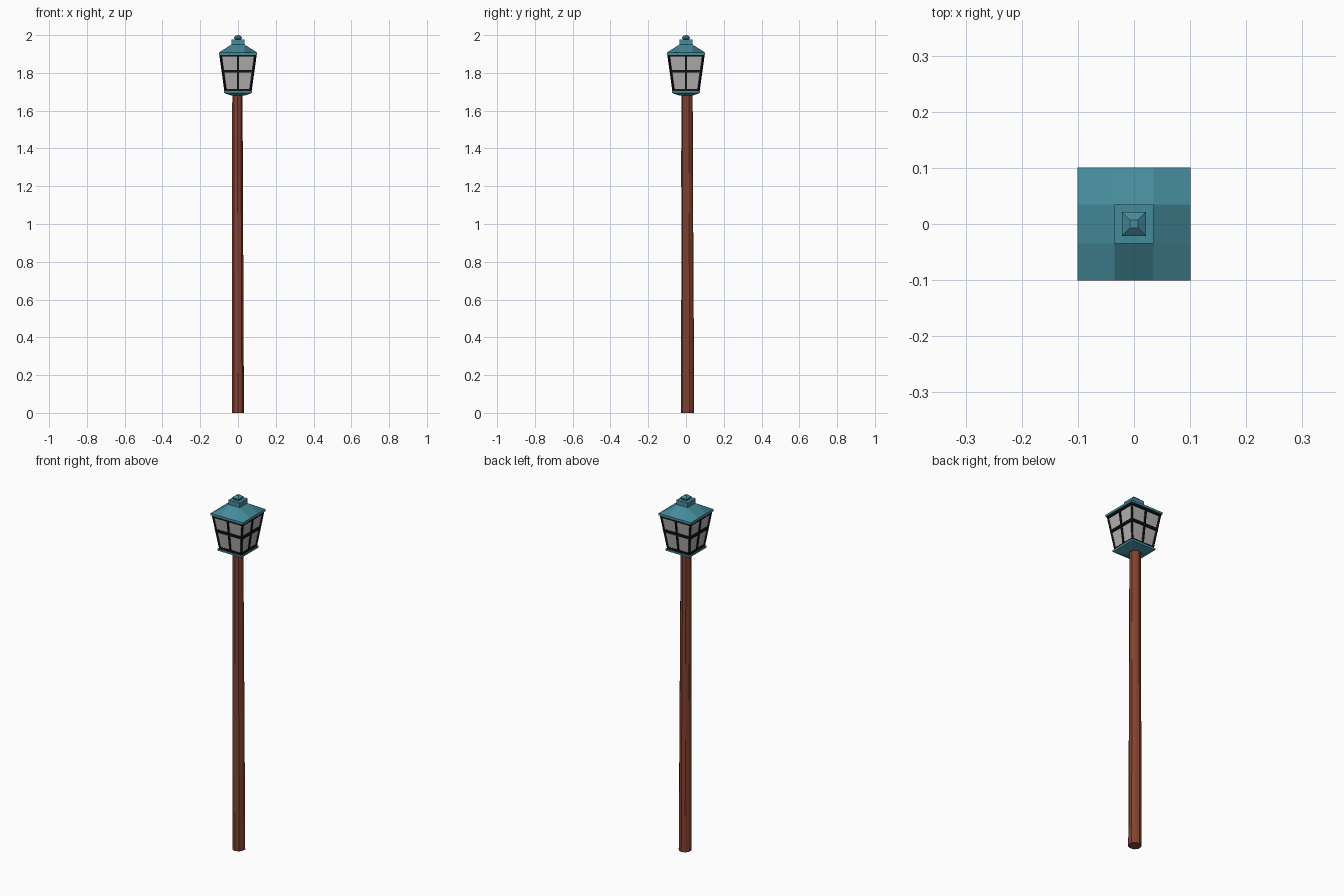
import bpy, bmesh, math, random
from mathutils import Vector, Matrix

if "Cube" in bpy.data.objects:
    bpy.data.objects.remove(bpy.data.objects["Cube"])

random.seed(4)


def material(name, rgb):
    m = bpy.data.materials.new(name)
    m.diffuse_color = (*rgb, 1)
    m.use_nodes = True
    m.node_tree.nodes["Principled BSDF"].inputs["Base Color"].default_value = m.diffuse_color
    return m


WOOD = material("wood", (0.22, 0.055, 0.03))
TEAL = material("teal_metal", (0.06, 0.26, 0.33))
BLACK = material("black_metal", (0.006, 0.006, 0.006))
GLASS = material("pale_glass", (0.46, 0.44, 0.45))


def finish(bm, name, mat):
    bmesh.ops.recalc_face_normals(bm, faces=bm.faces)
    me = bpy.data.meshes.new(name)
    bm.to_mesh(me)
    bm.free()
    me.materials.append(mat)
    ob = bpy.data.objects.new(name, me)
    bpy.context.collection.objects.link(ob)
    return ob


def loft(rings):
    bm = bmesh.new()
    loops = [[bm.verts.new(p) for p in r] for r in rings]
    n = len(loops[0])
    for a, b in zip(loops, loops[1:]):
        for i in range(n):
            j = (i + 1) % n
            bm.faces.new((a[i], a[j], b[j], b[i]))
    bm.faces.new(loops[0][::-1])
    bm.faces.new(loops[-1])
    return bm


def square(h, z):
    return [(-h, -h, z), (h, -h, z), (h, h, z), (-h, h, z)]


def square_stack(name, profile, mat):
    return finish(loft([square(h, z) for h, z in profile]), name, mat)


# Slightly crooked, rough-hewn wooden post
SIDES, RINGS, TOP = 10, 9, 1.695
column = [random.uniform(0.93, 1.03) for _ in range(SIDES)]
rings = []
for k in range(RINGS):
    t = k / (RINGS - 1)
    cx, cy = -0.003 * t, 0.009 - 0.003 * t
    ring = []
    for i in range(SIDES):
        a = math.tau * (i + 0.5) / SIDES
        r = (0.035 - 0.005 * t) * column[i] * random.uniform(0.98, 1.02)
        ring.append((cx + r * math.cos(a), cy + r * math.sin(a), TOP * t))
    rings.append(ring)
finish(loft(rings), "post", WOOD)

# Lantern base plate
square_stack("lantern_base", [(0.035, 1.68), (0.075, 1.694), (0.075, 1.704)], TEAL)

# Flared glass body
Z0, Z1, H0, H1 = 1.704, 1.898, 0.066, 0.093
square_stack("glass", [(H0 - 0.002, Z0), (H1 - 0.002, Z1)], GLASS)

# Black glazing bars
frame = bmesh.new()


def bar(p, q, w):
    p, q = Vector(p), Vector(q)
    d = q - p
    m = (Matrix.Translation((p + q) / 2) @ d.to_track_quat('Z', 'Y').to_matrix().to_4x4()
         @ Matrix.Diagonal((w, w, d.length, 1)))
    bmesh.ops.create_cube(frame, size=1, matrix=m)


def half(z):
    return H0 + (H1 - H0) * (z - Z0) / (Z1 - Z0)


for side in range(4):
    turn = Matrix.Rotation(side * math.pi / 2, 3, 'Z')
    bar(turn @ Vector((H0, -H0, Z0)), turn @ Vector((H1, -H1, Z1)), 0.009)
    bar(turn @ Vector((0, -H0, Z0)), turn @ Vector((0, -H1, Z1)), 0.009)
    for z, w in ((1.709, 0.010), (1.809, 0.013), (1.892, 0.012)):
        h = half(z)
        bar(turn @ Vector((-h, -h, z)), turn @ Vector((h, -h, z)), w)
finish(frame, "glazing_bars", BLACK)

# Roof: eave cut into a 3 x 3 grid, rising to a small square neck
roof = bmesh.new()
E, M = 0.101, 0.035
steps = (-E, -M, M, E)
grid = [[roof.verts.new((x, y, 1.95 if abs(x) < E and abs(y) < E else 1.908))
         for x in steps] for y in steps]
centre = None
for j in range(3):
    for i in range(3):
        f = roof.faces.new((grid[j][i], grid[j][i + 1], grid[j + 1][i + 1], grid[j + 1][i]))
        if i == j == 1:
            centre = f
border = [e for e in roof.edges if e.is_boundary]
# peak
bmesh.ops.inset_individual(roof, faces=[centre], thickness=M - 0.014)
for v in centre.verts:
    v.co.z = 1.976
# eave rim and underside
rim = bmesh.ops.extrude_edge_only(roof, edges=border)["geom"]
for v in (g for g in rim if isinstance(g, bmesh.types.BMVert)):
    v.co.z = 1.896
bmesh.ops.holes_fill(roof, edges=[e for e in roof.edges if e.is_boundary], sides=0)
finish(roof, "roof", TEAL)

# Finial
square_stack("finial", [(0.012, 1.972), (0.021, 1.983), (0.021, 1.989), (0.007, 2.0)], TEAL)
